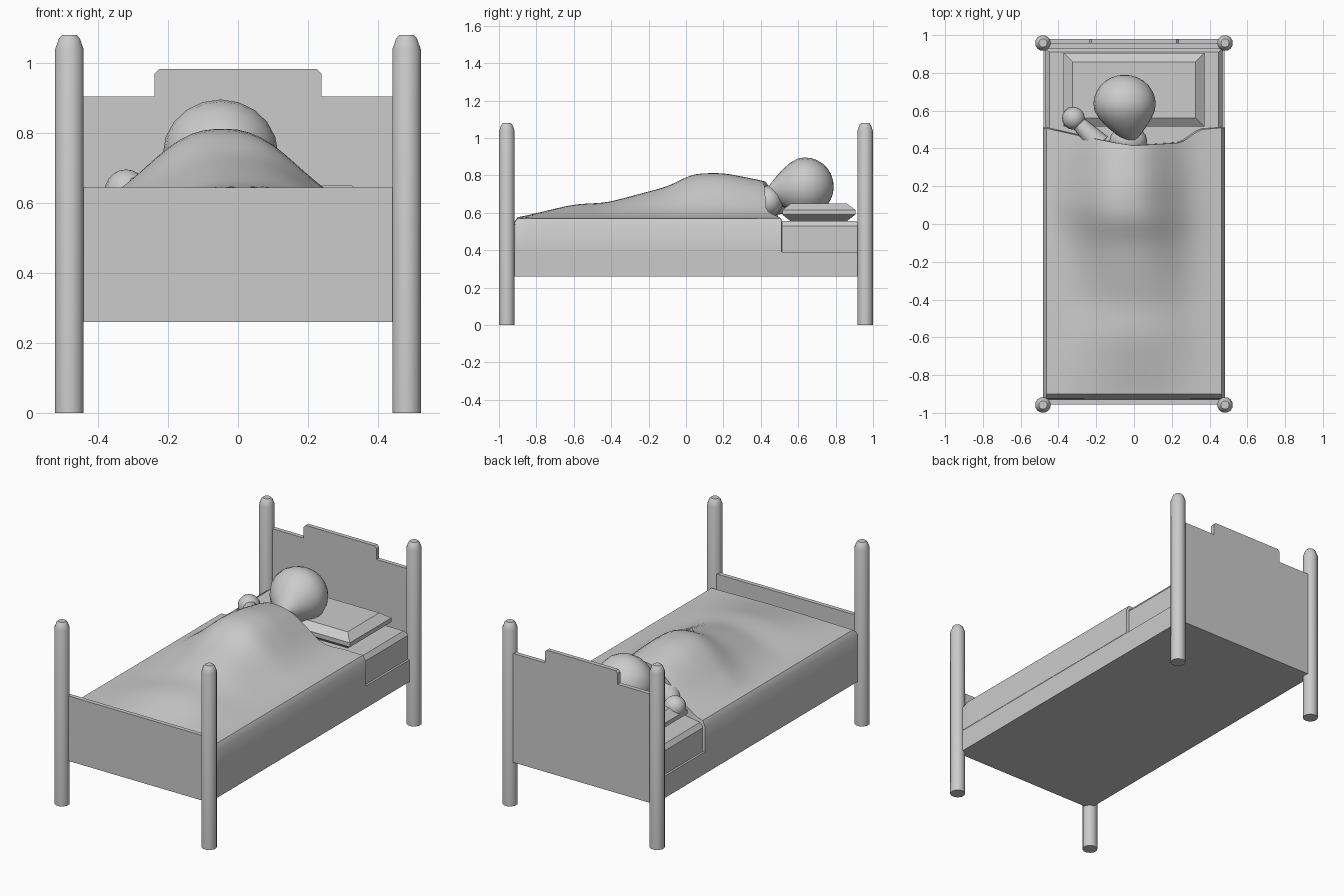
import bpy, bmesh, math
from mathutils import Vector

if "Cube" in bpy.data.objects:
    bpy.data.objects.remove(bpy.data.objects["Cube"])

grey = bpy.data.materials.new("plain_grey")
grey.use_nodes = True
grey.diffuse_color = (0.6, 0.6, 0.6, 1)
grey.node_tree.nodes["Principled BSDF"].inputs["Base Color"].default_value = (0.6, 0.6, 0.6, 1)


def finish(name, bm, angle=None):
    """Turn a bmesh into a named object, smooth when an angle is given."""
    bmesh.ops.recalc_face_normals(bm, faces=bm.faces)
    mesh = bpy.data.meshes.new(name)
    bm.to_mesh(mesh)
    bm.free()
    mesh.materials.append(grey)
    obj = bpy.data.objects.new(name, mesh)
    bpy.context.collection.objects.link(obj)
    if angle:
        bpy.ops.object.select_all(action='DESELECT')
        obj.select_set(True)
        bpy.context.view_layer.objects.active = obj
        bpy.ops.object.shade_smooth_by_angle(angle=math.radians(angle))
    return obj


def loft(name, rings, angle=None, caps=True):
    """Skin a list of equal closed rings."""
    bm = bmesh.new()
    loops = [[bm.verts.new(p) for p in ring] for ring in rings]
    n = len(loops[0])
    for a, b in zip(loops, loops[1:]):
        for i in range(n):
            j = (i + 1) % n
            bm.faces.new((a[i], a[j], b[j], b[i]))
    if caps:
        bm.faces.new(loops[0])
        bm.faces.new(loops[-1])
    return finish(name, bm, angle)


def rect(x, y0, y1, z, inset=0):
    x, y0, y1 = x - inset, y0 + inset, y1 - inset
    return [(-x, y0, z), (x, y0, z), (x, y1, z), (-x, y1, z)]


def circle(x, y, z, r, n=12):
    return [(x + r * math.cos(math.tau * (i + .5) / n),
             y + r * math.sin(math.tau * (i + .5) / n), z) for i in range(n)]


def board(name, outline, y0, y1):
    loft(name, [[(x, y, z) for x, z in outline] for y in (y0, y1)])


def lerp(points, t):
    """Piecewise linear lookup."""
    for (a, p), (b, q) in zip(points, points[1:]):
        if t <= b:
            return p + (q - p) * max(0, (t - a) / (b - a))
    return points[-1][1]


# Corner posts
for sx, side in ((1, "left"), (-1, "right")):
    for sy, end in ((1, "head"), (-1, "foot")):
        x, y = sx * .482, sy * .958
        loft(f"{end}_{side}_post", [circle(x, y, z, r) for z, r in
             ((0, .042), (1.04, .042), (1.07, .031), (1.08, .022))], 35)

# Headboard with raised, chamfered centre; plain footboard
half = [(.47, .26), (.47, .905), (.238, .905), (.238, .97), (.226, .983)]
board("headboard", half + [(-x, z) for x, z in reversed(half)], .955, .98)
board("footboard", [(.47, .26), (.47, .645), (-.47, .645), (-.47, .26)], -.955, -.93)

# Frame, mattress and pillow
loft("bed_frame", [rect(.48, -.95, .955, z) for z in (.26, .39)])
loft("mattress", [rect(.468, -.92, .93, .39), rect(.468, -.92, .93, .53),
                  rect(.468, -.92, .93, .556, .02)])
loft("pillow", [rect(.372, .515, .905, z, i) for z, i in
                ((.555, .045), (.59, 0), (.615, 0), (.65, .047))])

# Blanket draped over the sleeper
ridge = [(-.92, 0), (-.6, .075), (-.42, .085), (-.1, .17), (.04, .24), (.2, .243), (.42, .2), (.5, .17)]
centre = [(-.92, .02), (-.4, .01), (.1, -.045), (.5, -.045)]
width = [(-.92, .3), (-.4, .25), (.1, .27), (.5, .25)]
hem = [(-.482, .51), (-.3, .47), (-.1, .43), (0, .415), (.25, .43), (.35, .5), (.482, .51)]


def height(x, y):
    r = sum(lerp(ridge, y + d) for d in (-.04, 0, .04)) / 3
    d = abs(x - lerp(centre, y)) / lerp(width, y)
    fade = min(1, (.463 - abs(x)) / .08)
    return .57 + r * math.exp(-d ** 2.5) * max(0, fade)


cols = [(-.482, .39), (-.482, .54)] + [(-.463 + .926 * i / 28, None) for i in range(29)]
cols += [(.482, .54), (.482, .39)]
rows = 36
bm = bmesh.new()
grid = []
for x, z in cols:
    line = [bm.verts.new((x, -.93, .39)), bm.verts.new((x, -.925, z or .54))]
    line[0].co.z = min(.39, z or .39)
    for j in range(rows + 1):
        y = -.9 + (lerp(hem, x) + .9) * j / rows
        line.append(bm.verts.new((x, y, z or height(x, y))))
    # Hem turned down onto the mattress
    line.append(bm.verts.new((x * .97, lerp(hem, x) + .003, min(z or .555, .555))))
    grid.append(line)
for a, b in zip(grid, grid[1:]):
    for j in range(len(a) - 1):
        bm.faces.new((a[j], b[j], b[j + 1], a[j + 1]))
bmesh.ops.remove_doubles(bm, verts=bm.verts, dist=.0005)
cover = finish("blanket", bm, 35)

# Head, drawn to a chin point toward the blanket
bm = bmesh.new()
bmesh.ops.create_uvsphere(bm, u_segments=20, v_segments=14, radius=1)
for v in bm.verts:
    p = Vector((v.co.x, v.co.z, v.co.y))
    v.co = Vector((-.05 + .165 * p.x, .635 + .155 * p.y, .74 + .156 * p.z))
    t = max(0, -p.y)
    v.co = v.co.lerp(Vector((0, .41, .70)), t ** 3)
finish("head", bm, 60)

# Neck tucked beneath the hem
bm = bmesh.new()
bmesh.ops.create_uvsphere(bm, u_segments=16, v_segments=10, radius=1)
for v in bm.verts:
    v.co = Vector((-.03 + .1 * v.co.x, .44 + .08 * v.co.y, .66 + .085 * v.co.z))
finish("neck", bm, 60)

# Right hand and forearm resting on the pillow
hand = Vector((-.32, .56, .635))
bm = bmesh.new()
bmesh.ops.create_uvsphere(bm, u_segments=16, v_segments=10, radius=.061)
bmesh.ops.translate(bm, verts=bm.verts, vec=hand)
finish("right_hand", bm, 60)
elbow = Vector((-.18, .42, .64))
axis = (elbow - hand).normalized()
u = axis.orthogonal().normalized()
w = axis.cross(u)
loft("right_forearm", [[c + r * (u * math.cos(a) + w * math.sin(a))
     for a in (math.tau * i / 12 for i in range(12))]
     for c, r in ((hand, .035), (elbow, .06))], 40)
